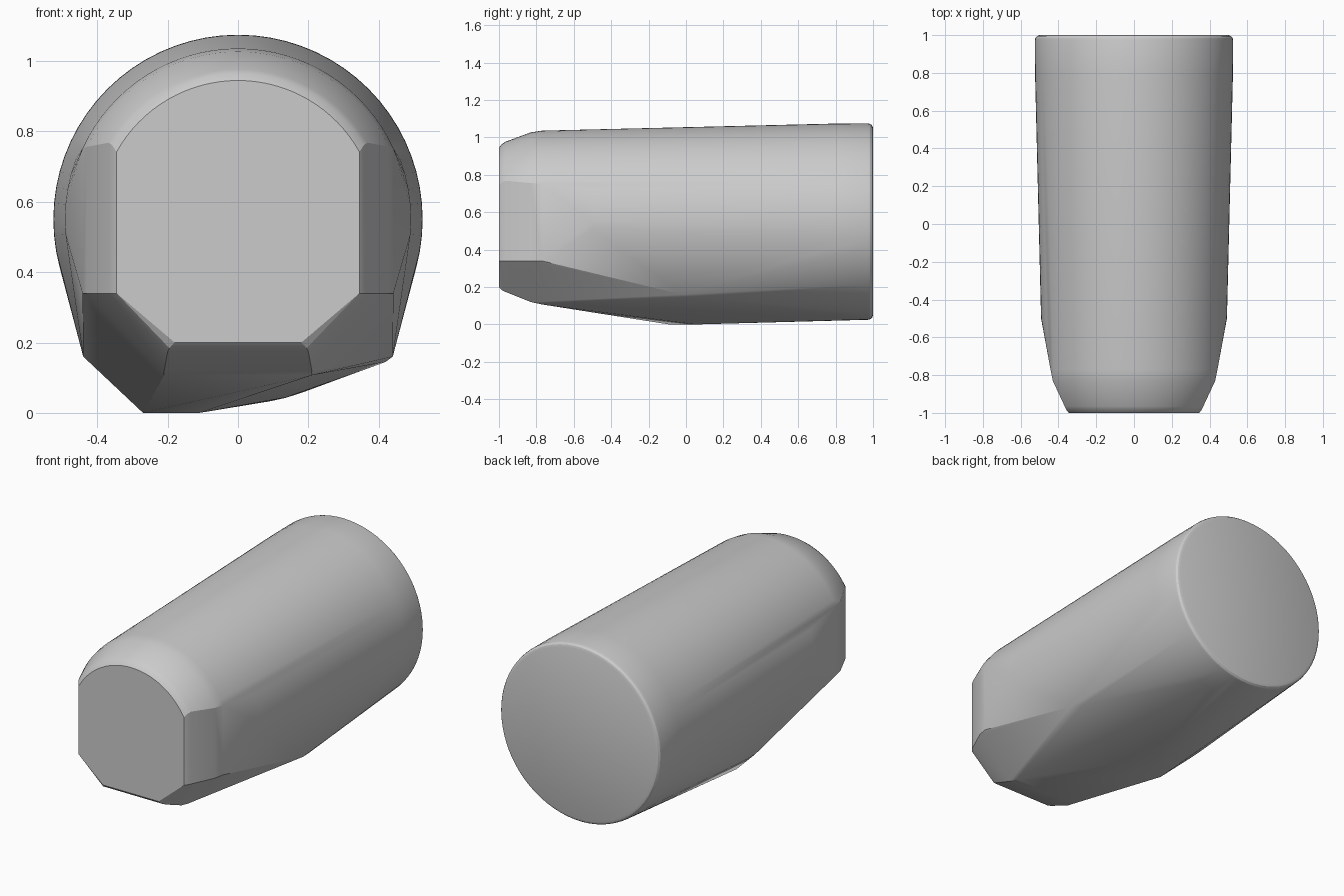
import bpy, bmesh
from math import sin, cos, pi, sqrt, asin, radians

cube = bpy.data.objects.get("Cube")
if cube:
    bpy.data.objects.remove(cube, do_unlink=True)

AXIS_Z = 0.55


def round_ring(y, r, n=72):
    """Full circular section around the body axis."""
    return [(r * cos(2 * pi * i / n), y, AXIS_Z + r * sin(2 * pi * i / n)) for i in range(n)]


def nose_ring(y, r, w, bottom, foot, n=32):
    """Domed top arc cut by flat sides, with a chamfered lower edge."""
    a = asin(w / r)
    arc = [-a + 2 * a * i / n for i in range(n + 1)]
    pts = [(r * sin(t), y, AXIS_Z + r * cos(t)) for t in arc]
    for s in (-1, 1):
        pts += [(s * w, y, 0.34), (s * foot, y, bottom)]
    return pts


# Blunt nose and widening shoulder
points = nose_ring(-1.0, 0.395, 0.345, 0.2, 0.18)
points += nose_ring(-0.985, 0.414, 0.357, 0.184, 0.195)
points += nose_ring(-0.965, 0.427, 0.367, 0.174, 0.2)
points += nose_ring(-0.83, 0.477, 0.43, 0.12, 0.21)
points += nose_ring(-0.77, 0.486, 0.442, 0.107, 0.21)
points += [(x, y, z) for x, y, z in round_ring(-0.5, 0.492) if z > 0.5]

# Round rear end with a softened rim
for y, r in ((0.8, 0.524), (0.972, 0.525), (0.985, 0.522), (0.995, 0.514), (1.0, 0.5)):
    points += round_ring(y, r)

# Uneven keel and side corners underneath
points += [(-0.27, -0.09, 0), (-0.11, 0.05, 0)]
for s in (-1, 1):
    points += [(s * 0.44, -0.02, 0.16), (s * 0.42, 0.06, 0.145)]

bm = bmesh.new()
for p in points:
    bm.verts.new(p)
bmesh.ops.convex_hull(bm, input=bm.verts)
bmesh.ops.delete(bm, geom=[v for v in bm.verts if not v.link_faces], context='VERTS')
bmesh.ops.dissolve_limit(bm, angle_limit=radians(0.3), verts=bm.verts, edges=bm.edges)
bmesh.ops.recalc_face_normals(bm, faces=bm.faces)

mesh = bpy.data.meshes.new("body")
bm.to_mesh(mesh)
bm.free()
body = bpy.data.objects.new("body", mesh)
bpy.context.collection.objects.link(body)

# Plain grey finish
mat = bpy.data.materials.new("plain grey")
mat.use_nodes = True
colour = (0.6, 0.6, 0.6, 1)
mat.diffuse_color = colour
mat.node_tree.nodes["Principled BSDF"].inputs["Base Color"].default_value = colour
mesh.materials.append(mat)

bpy.ops.object.select_all(action='DESELECT')
body.select_set(True)
bpy.context.view_layer.objects.active = body
bpy.ops.object.shade_smooth_by_angle(angle=radians(25))
